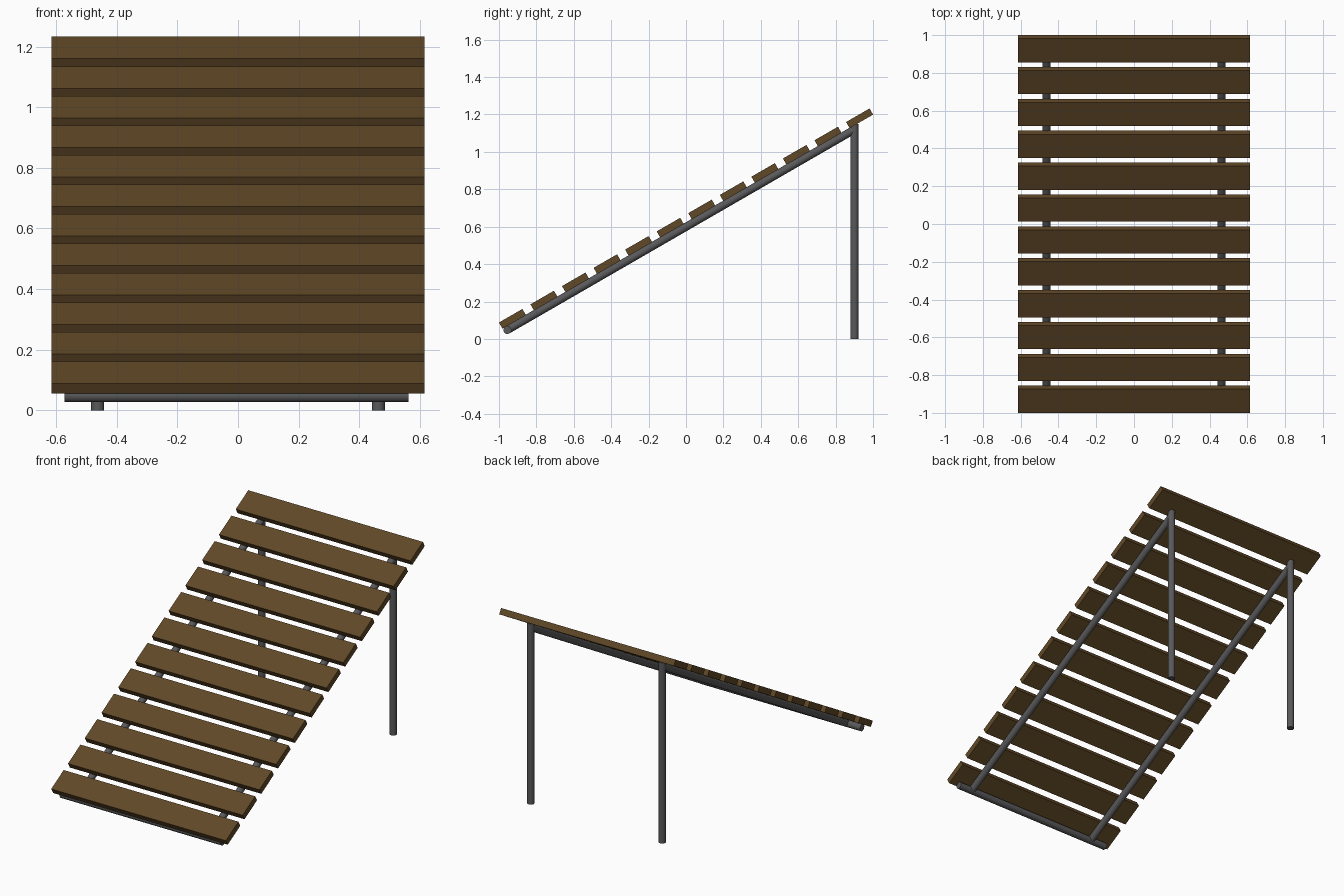
import bpy, math
from mathutils import Vector

if "Cube" in bpy.data.objects:
    bpy.data.objects.remove(bpy.data.objects["Cube"])

SLOPE = math.radians(30)
R = 0.0215


def material(name, color):
    m = bpy.data.materials.new(name)
    m.diffuse_color = color
    m.use_nodes = True
    m.node_tree.nodes["Principled BSDF"].inputs["Base Color"].default_value = m.diffuse_color
    return m


wood = material("dark_wood", (0.12, 0.066, 0.02, 1))
steel = material("dark_steel", (0.1, 0.1, 0.105, 1))


def tube(name, a, b):
    a, b = Vector(a), Vector(b)
    d = b - a
    bpy.ops.mesh.primitive_cylinder_add(vertices=24, radius=R, depth=d.length,
                                        location=(a + b) / 2)
    o = bpy.context.object
    o.name = name
    o.rotation_euler = d.to_track_quat('Z', 'Y').to_euler()
    o.data.materials.append(steel)
    bpy.ops.object.shade_smooth_by_angle()


# Twelve spaced slats climbing the slope
for i in range(12):
    f = i / 11
    bpy.ops.mesh.primitive_cube_add(
        size=1, location=(0, -0.928 + 1.856 * f, 0.1075 + 1.072 * f))
    slat = bpy.context.object
    slat.name = f"slat_{i + 1}"
    slat.scale = (1.23, 0.145, 0.038)
    slat.rotation_euler.x = SLOPE
    slat.data.materials.append(wood)

# Sloping rails and rear legs on both sides
for side, s in (("left", -1), ("right", 1)):
    x = s * 0.463
    tube(f"{side}_rail", (x, -0.955, 0.048), (x, 0.9, 1.119))
    tube(f"{side}_rear_leg", (x, 0.9, 0), (x, 0.9, 1.15))

# Ground crossbar at the low end
tube("front_crossbar", (-0.572, -0.955, 0.048), (0.562, -0.955, 0.048))
